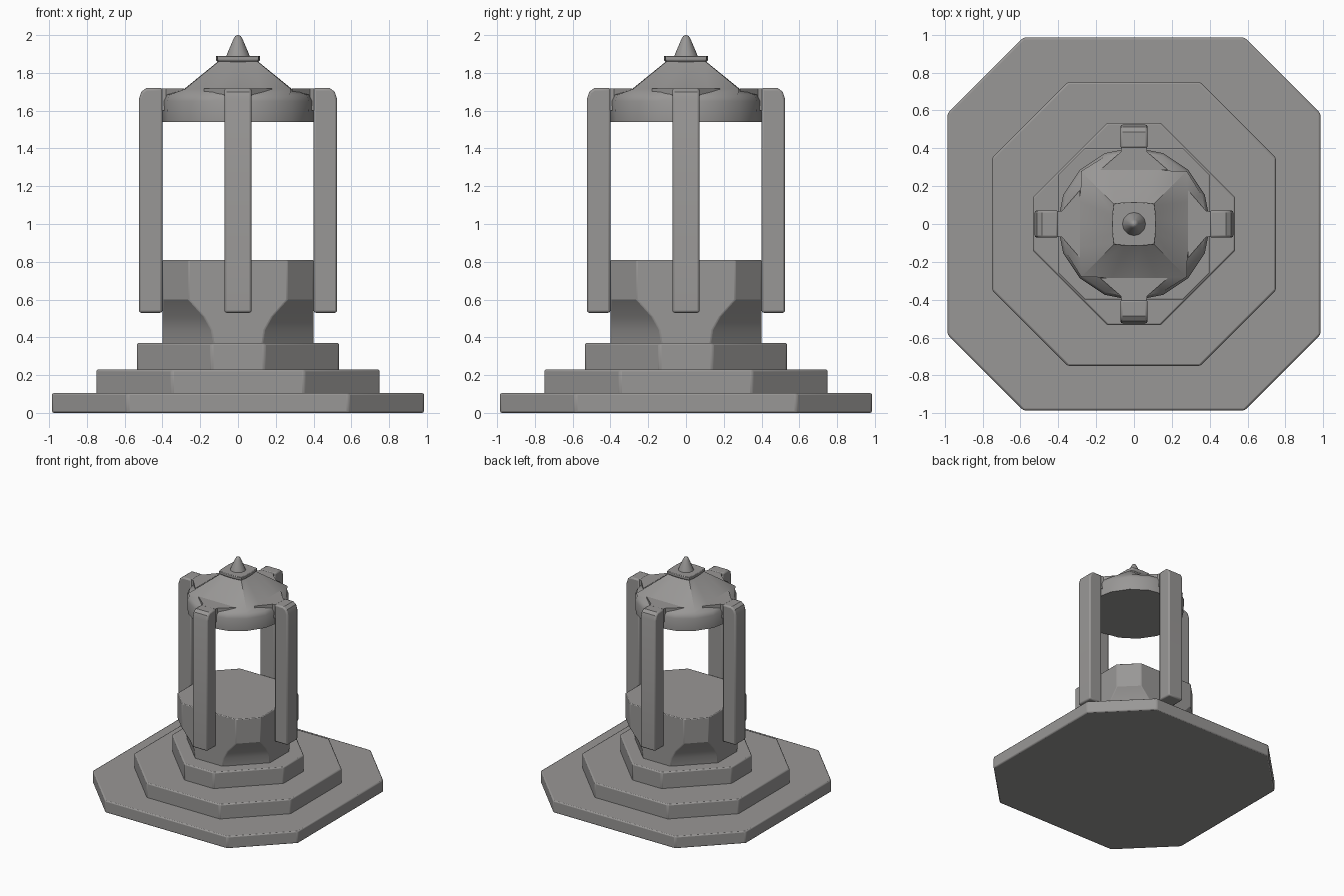
import bpy, bmesh, math

if "Cube" in bpy.data.objects:
    bpy.data.objects.remove(bpy.data.objects["Cube"])

# Dark stone grey used on every part
stone = bpy.data.materials.new("dark_stone")
stone.diffuse_color = (0.318, 0.310, 0.304, 1.0)
stone.use_nodes = True
stone.node_tree.nodes["Principled BSDF"].inputs["Base Color"].default_value = stone.diffuse_color


def octagon(h, c):
    """Square of half-width h with corners cut back to c."""
    return [(h, -c), (h, c), (c, h), (-c, h), (-h, c), (-h, -c), (-c, -h), (c, -h)]


def ring(r, square=0.0, n=16):
    """Round outline blended towards a square of half-width r."""
    pts = []
    for i in range(n):
        a = 2 * math.pi * i / n
        c, s = math.cos(a), math.sin(a)
        k = r * (1 - square + square / max(abs(c), abs(s)))
        pts.append((k * c, k * s))
    return pts


def finish(name, bm, bevel, smooth=30):
    bmesh.ops.recalc_face_normals(bm, faces=bm.faces)
    me = bpy.data.meshes.new(name)
    bm.to_mesh(me)
    bm.free()
    me.materials.append(stone)
    ob = bpy.data.objects.new(name, me)
    bpy.context.collection.objects.link(ob)
    if bevel:
        mod = ob.modifiers.new("soft_edges", 'BEVEL')
        mod.width = bevel
        mod.segments = 2
        mod.limit_method = 'ANGLE'
        mod.angle_limit = math.radians(40)
    bpy.ops.object.select_all(action='DESELECT')
    ob.select_set(True)
    bpy.context.view_layer.objects.active = ob
    bpy.ops.object.shade_smooth_by_angle(angle=math.radians(smooth))
    return ob


def loft(name, sections, bevel=0.0, smooth=30):
    """Skin a stack of (outline, z) sections and cap both ends."""
    bm = bmesh.new()
    rows = [[bm.verts.new((x, y, z)) for x, y in pts] for pts, z in sections]
    n = len(rows[0])
    for a, b in zip(rows, rows[1:]):
        for i in range(n):
            j = (i + 1) % n
            bm.faces.new((a[i], a[j], b[j], b[i]))
    bm.faces.new(rows[0][::-1])
    bm.faces.new(rows[-1])
    return finish(name, bm, bevel, smooth)


# Stepped octagonal base
for name, h, c, z0, z1 in [("lower_step", 0.985, 0.585, 0.0, 0.105),
                           ("middle_step", 0.75, 0.35, 0.09, 0.23),
                           ("upper_step", 0.535, 0.14, 0.22, 0.37)]:
    loft(name, [(octagon(h, c), z0), (octagon(h, c), z1)], 0.01)

# Pedestal: narrow faces below, widening at the diagonals above
loft("pedestal", [(octagon(0.4, 0.13), 0.36), (octagon(0.4, 0.14), 0.44),
                  (octagon(0.4, 0.18), 0.51), (octagon(0.4, 0.26), 0.60),
                  (octagon(0.4, 0.26), 0.81)], 0.006)

# Four pillars, with a tie that flares into the roof
pillar = [(0.40, 0.53), (0.525, 0.53), (0.525, 1.66), (0.512, 1.70),
          (0.485, 1.72), (0.40, 1.72)]
for k, side in enumerate(("right", "back", "left", "front")):
    bm = bmesh.new()
    face = bm.faces.new([bm.verts.new((r, -0.072, z)) for r, z in pillar])
    ext = bmesh.ops.extrude_face_region(bm, geom=[face])
    for v in ext["geom"]:
        if isinstance(v, bmesh.types.BMVert):
            v.co.y = 0.072
    ob = finish(side + "_pillar", bm, 0.012)
    ob.rotation_euler.z = k * math.pi / 2
    tie = [(0.42, -0.06), (0.42, 0.06), (0.38, 0.07), (0.285, 0.18),
           (0.285, -0.18), (0.38, -0.07)]
    low = [(r, y) for r, y in tie]
    ob = loft(side + "_roof_tie", [(low, 1.60), (tie, 1.717)])
    ob.rotation_euler.z = k * math.pi / 2

# Roof: round band turning into a square pyramid
loft("roof", [(ring(0.40), 1.54), (ring(0.405), 1.65), (ring(0.39), 1.685),
              (ring(0.285, 0.93), 1.715), (ring(0.10, 0.9), 1.865)], 0, 38)

# Cap plate and spire
loft("roof_cap", [(ring(0.105, 0.75), 1.855), (ring(0.117, 0.75), 1.868),
                  (ring(0.117, 0.75), 1.89)], 0.004)
loft("spire", [(ring(0.065, n=12), 1.88), (ring(0.058, n=12), 1.90), (ring(0.024, n=12), 1.98),
               (ring(0.015, n=12), 1.995), (ring(0.005, n=12), 2.0)], 0, 50)
